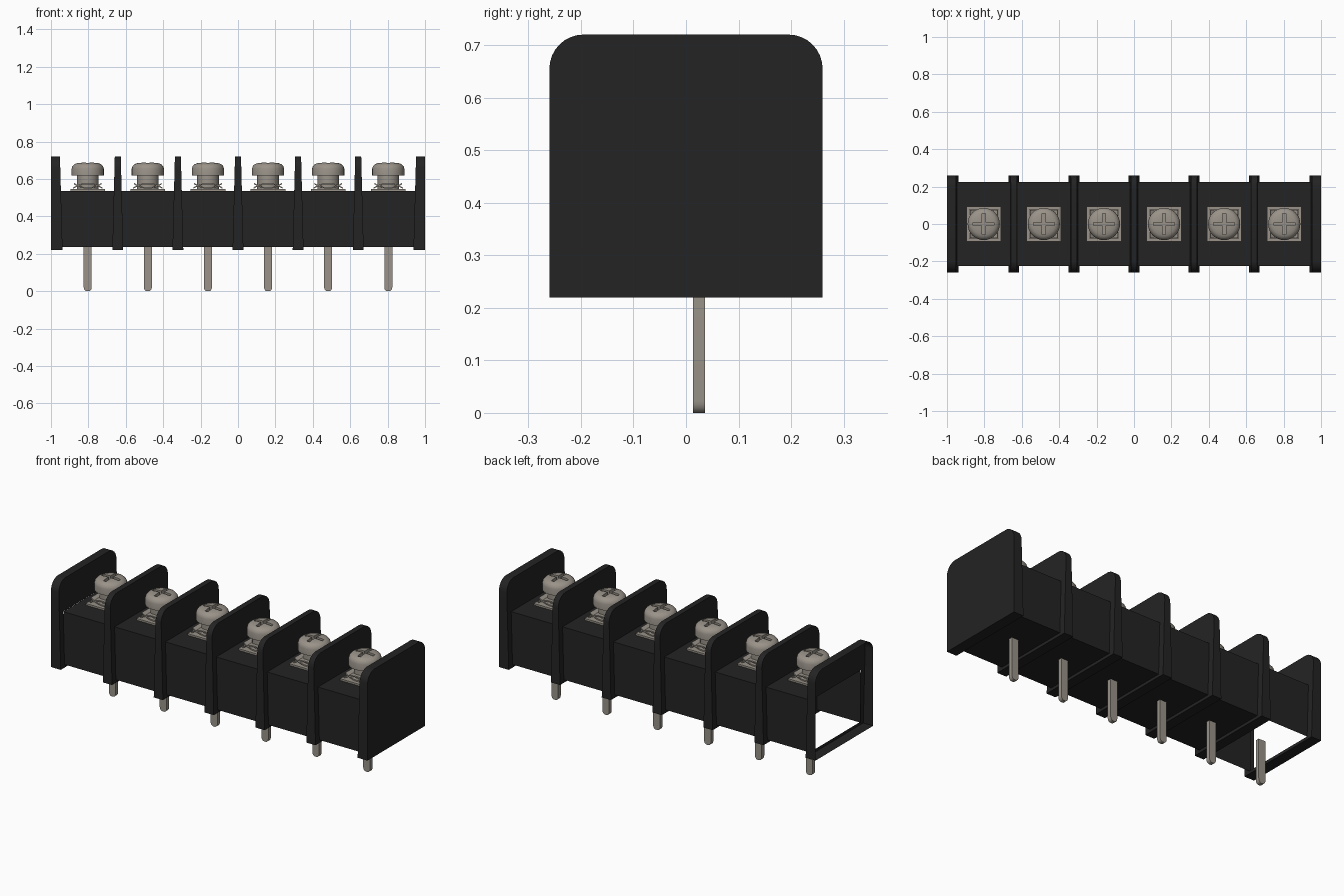
import bpy, bmesh, math
from mathutils import Matrix, Vector

cube = bpy.data.objects.get("Cube")
if cube:
    bpy.data.objects.remove(cube, do_unlink=True)

PITCH = 0.3214
BODY_Y, BODY_LO, BODY_HI = 0.225, 0.237, 0.537
PLATE_Y, PLATE_LO, PLATE_HI, RADIUS = 0.26, 0.22, 0.72, 0.065


def material(name, rgb, rough):
    m = bpy.data.materials.new(name)
    m.use_nodes = True
    m.diffuse_color = (*rgb, 1)
    bsdf = m.node_tree.nodes["Principled BSDF"]
    bsdf.inputs["Base Color"].default_value = (*rgb, 1)
    bsdf.inputs["Roughness"].default_value = rough
    return m


BLACK = material("black plastic", (0.017, 0.017, 0.017), 0.6)
METAL = material("warm grey metal", (0.32, 0.29, 0.25), 0.5)


def finish(bm, name, mat, smooth=False, normals=True):
    if normals:
        bmesh.ops.recalc_face_normals(bm, faces=bm.faces)
    me = bpy.data.meshes.new(name)
    bm.to_mesh(me)
    bm.free()
    me.materials.append(mat)
    ob = bpy.data.objects.new(name, me)
    bpy.context.collection.objects.link(ob)
    if smooth:
        bpy.ops.object.select_all(action='DESELECT')
        ob.select_set(True)
        bpy.context.view_layer.objects.active = ob
        bpy.ops.object.shade_smooth_by_angle(angle=math.radians(35))
    return ob


def add_box(bm, lo, hi):
    lo, hi = Vector(lo), Vector(hi)
    size = hi - lo
    mat = Matrix.Translation((lo + hi) / 2) @ Matrix.Diagonal((*size, 1))
    return bmesh.ops.create_cube(bm, size=1, matrix=mat)["verts"]


# Plate outline in (y, z), rounded at the top corners
def outline():
    pts = [(PLATE_Y, PLATE_LO), (PLATE_Y, BODY_HI)]
    for i in range(9):
        a = math.pi / 2 * i / 8
        pts.append((PLATE_Y - RADIUS + RADIUS * math.cos(a),
                    PLATE_HI - RADIUS + RADIUS * math.sin(a)))
    return pts + [(-y, z) for y, z in reversed(pts)]


def at(z, bottom, top):
    return bottom + (top - bottom) * (z - PLATE_LO) / (PLATE_HI - PLATE_LO)


# Tapered plate; left and right hold the x of each side at (bottom, top)
def plate(name, left, right, open_end=False):
    bm = bmesh.new()
    pts = outline()
    a = [bm.verts.new((at(z, *left), y, z)) for y, z in pts]
    b = [bm.verts.new((at(z, *right), y, z)) for y, z in pts]
    n = len(pts)
    for i in range(n):
        j = (i + 1) % n
        bm.faces.new((a[i], a[j], b[j], b[i]))
    if not open_end:
        bm.faces.new(a)
        bm.faces.new(b)
    else:
        # inner side with a rectangular opening into the hollow end cell
        bm.faces.new(b[1:-1])
        rects = [(-PLATE_Y, -BODY_Y, BODY_LO, BODY_HI),
                 (BODY_Y, PLATE_Y, BODY_LO, BODY_HI),
                 (-PLATE_Y, PLATE_Y, PLATE_LO, BODY_LO)]
        for y0, y1, z0, z1 in rects:
            bm.faces.new([bm.verts.new((at(z, *right), y, z)) for y, z in
                          ((y0, z0), (y1, z0), (y1, z1), (y0, z1))])
    return finish(bm, name, BLACK, True)


plate("end_plate_left", (0.938, 0.952), (1, 1))
plate("end_plate_right", (-1, -1), (-0.938, -0.952), open_end=True)
for k in range(-2, 3):
    c = k * PITCH
    plate("divider_%d" % (k + 3), (c - 0.029, c - 0.016), (c + 0.029, c + 0.016))

# Solid part of the housing
bm = bmesh.new()
add_box(bm, (-2 * PITCH, -BODY_Y, BODY_LO), (0.96, BODY_Y, BODY_HI))
finish(bm, "housing", BLACK)

# Hollow end cell: top, front and back walls only
bm = bmesh.new()
add_box(bm, (-0.946, -BODY_Y, BODY_LO), (-2 * PITCH, BODY_Y, BODY_HI))
bm.normal_update()
gone = [f for f in bm.faces if f.normal.z < -0.5 or abs(f.normal.x) > 0.5]
bmesh.ops.delete(bm, geom=gone, context='FACES')
finish(bm, "hollow_end_cell", BLACK, normals=False)


# Square washer bent into a shallow arch along x
def arched_washer(name, x, half, z_edge, z_mid, thick=0.007):
    bm = bmesh.new()
    n = 10
    rows = []
    for i in range(n + 1):
        t = -1 + 2 * i / n
        z = z_mid + (z_edge - z_mid) * t * t
        rows.append([bm.verts.new((x + half * t, y, z + dz)) for y, dz in
                     ((-half, 0), (half, 0), (half, thick), (-half, thick))])
    for r, s in zip(rows, rows[1:]):
        for i in range(4):
            j = (i + 1) % 4
            bm.faces.new((r[i], r[j], s[j], s[i]))
    bm.faces.new(rows[0])
    bm.faces.new(rows[-1])
    return finish(bm, name, METAL, True)


# Lathed screw profile (radius, z): shank, head underside, rim, domed top
SCREW = [(0, 0.53), (0.058, 0.53), (0.058, 0.62), (0.086, 0.62), (0.086, 0.655),
         (0.082, 0.668), (0.073, 0.678), (0.060, 0.684), (0.035, 0.687), (0, 0.688)]


def screw(name, x):
    bm = bmesh.new()
    verts = [bm.verts.new((r, 0, z)) for r, z in SCREW]
    edges = [bm.edges.new(p) for p in zip(verts, verts[1:])]
    bmesh.ops.spin(bm, geom=verts + edges, cent=(0, 0, 0), axis=(0, 0, 1),
                   angle=2 * math.pi, steps=32)
    bmesh.ops.remove_doubles(bm, verts=bm.verts, dist=1e-5)
    bmesh.ops.translate(bm, verts=bm.verts, vec=(x, 0, 0))
    ob = finish(bm, name, METAL)
    # cross recess
    cut = bmesh.new()
    a, w = 0.056, 0.009
    cross = [(a, -w), (a, w), (w, w), (w, a), (-w, a), (-w, w),
             (-a, w), (-a, -w), (-w, -w), (-w, -a), (w, -a), (w, -w)]
    face = cut.faces.new([cut.verts.new((x + p, q, 0.662)) for p, q in cross])
    top = bmesh.ops.extrude_face_region(cut, geom=[face])["geom"]
    bmesh.ops.translate(cut, vec=(0, 0, 0.06),
                        verts=[v for v in top if isinstance(v, bmesh.types.BMVert)])
    cutter = finish(cut, "recess_cutter", METAL)
    cutter.hide_render = True
    mod = ob.modifiers.new("recess", 'BOOLEAN')
    mod.operation, mod.solver, mod.object = 'DIFFERENCE', 'EXACT', cutter
    bpy.ops.object.select_all(action='DESELECT')
    ob.select_set(True)
    bpy.context.view_layer.objects.active = ob
    bpy.ops.object.modifier_apply(modifier=mod.name)
    bpy.data.objects.remove(cutter, do_unlink=True)
    bpy.ops.object.shade_smooth_by_angle(angle=math.radians(35))


# Solder pin with a rounded tip
def pin(name, x):
    bm = bmesh.new()
    w, y0, y1 = 0.0215, 0.013, 0.036
    prof = [(w, 0.25)]
    for i in range(7):
        t = math.pi / 2 * i / 6
        prof.append((w - 0.017 * (1 - math.cos(t)), 0.022 * (1 - math.sin(t))))
    prof += [(-px, pz) for px, pz in reversed(prof)]
    a = [bm.verts.new((x + px, y0, pz)) for px, pz in prof]
    b = [bm.verts.new((x + px, y1, pz)) for px, pz in prof]
    bm.faces.new(a)
    bm.faces.new(b)
    for i in range(len(prof)):
        j = (i + 1) % len(prof)
        bm.faces.new((a[i], a[j], b[j], b[i]))
    finish(bm, name, METAL, True)


# One terminal per cell
for k in range(6):
    x = (k - 2.5) * PITCH
    n = k + 1
    bm = bmesh.new()
    add_box(bm, (x - 0.093, -0.093, 0.53), (x + 0.093, 0.093, 0.547))
    finish(bm, "contact_plate_%d" % n, METAL)
    arched_washer("washer_up_%d" % n, x, 0.078, 0.548, 0.572)
    arched_washer("washer_down_%d" % n, x, 0.074, 0.572, 0.548)
    screw("screw_%d" % n, x)
    pin("pin_%d" % n, x)
